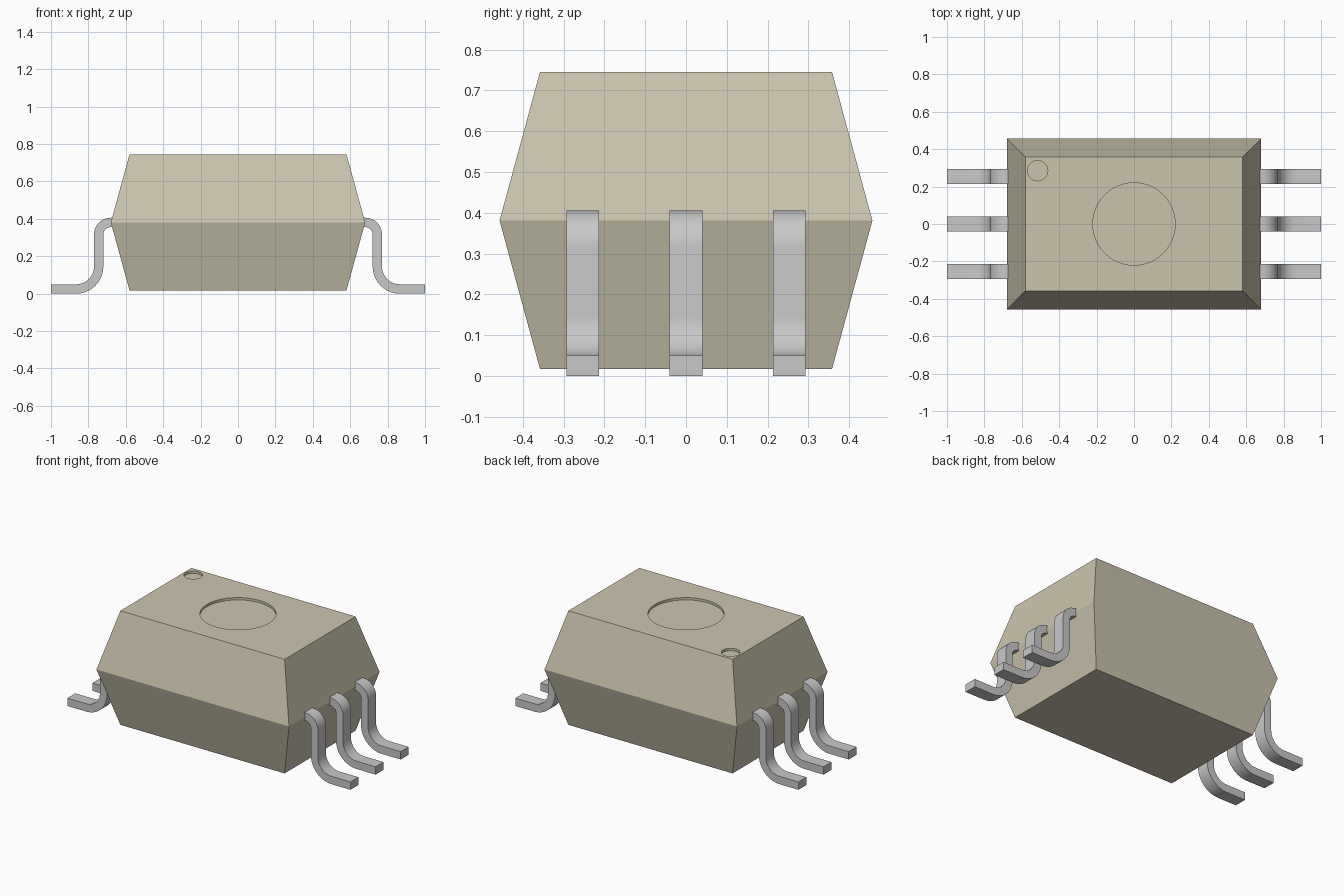
import bpy, bmesh, math

cube = bpy.data.objects.get("Cube")
if cube:
    bpy.data.objects.remove(cube, do_unlink=True)


def material(name, rgb):
    m = bpy.data.materials.new(name)
    m.use_nodes = True
    m.diffuse_color = (*rgb, 1)
    m.node_tree.nodes["Principled BSDF"].inputs["Base Color"].default_value = (*rgb, 1)
    return m


def finish(name, bm, mat):
    bmesh.ops.recalc_face_normals(bm, faces=bm.faces)
    mesh = bpy.data.meshes.new(name)
    bm.to_mesh(mesh)
    bm.free()
    mesh.materials.append(mat)
    obj = bpy.data.objects.new(name, mesh)
    bpy.context.collection.objects.link(obj)
    return obj


beige = material("beige plastic", (0.60, 0.56, 0.43))
metal = material("grey metal", (0.58, 0.58, 0.58))

# Body: three rectangles, widest at the parting line
TOP = 0.745
bm = bmesh.new()
rings = []
for hx, hy, z in ((0.58, 0.358, 0.017), (0.68, 0.457, 0.381), (0.58, 0.358, TOP)):
    rings.append([bm.verts.new((sx * hx, sy * hy, z))
                  for sx, sy in ((-1, -1), (1, -1), (1, 1), (-1, 1))])
for low, high in zip(rings, rings[1:]):
    for i in range(4):
        j = (i + 1) % 4
        bm.faces.new((low[i], low[j], high[j], high[i]))
bm.faces.new(rings[0])
bm.faces.new(rings[-1])
body = finish("body", bm, beige)

# Round recesses in the top: centre mark and first-pin mark
for name, x, y, radius in (("centre_recess_cutter", 0, 0, 0.22),
                           ("pin_mark_cutter", -0.515, 0.285, 0.054)):
    bm = bmesh.new()
    bmesh.ops.create_cone(bm, cap_ends=True, segments=64, radius1=radius,
                          radius2=radius, depth=0.04)
    bmesh.ops.translate(bm, verts=bm.verts, vec=(x, y, TOP + 0.005))
    cutter = finish(name, bm, beige)
    cutter.hide_render = True
    cutter.hide_set(True)
    cut = body.modifiers.new(name, "BOOLEAN")
    cut.operation = "DIFFERENCE"
    cut.solver = "EXACT"
    cut.object = cutter


# Lead centreline as (x, z, angle of travel): shoulder bend, drop, foot bend
def lead_path(steps=10):
    path = [(0.62, 0.381, 0)]
    for i in range(steps + 1):
        a = math.pi / 2 * i / steps
        path.append((0.68 + 0.065 * math.sin(a), 0.316 + 0.065 * math.cos(a), -a))
    for i in range(steps + 1):
        a = math.pi / 2 * (1 - i / steps)
        path.append((0.865 - 0.12 * math.sin(a), 0.145 - 0.12 * math.cos(a), -a))
    path.append((1.0, 0.025, 0))
    return path


def lead(name, side, y, half_width=0.04, half_thick=0.025):
    bm = bmesh.new()
    sections = []
    for x, z, a in lead_path():
        nx, nz = -math.sin(a) * half_thick, math.cos(a) * half_thick
        sections.append([bm.verts.new((side * (x + s * nx), y + w * half_width, z + s * nz))
                         for s, w in ((-1, -1), (-1, 1), (1, 1), (1, -1))])
    for a, b in zip(sections, sections[1:]):
        for i in range(4):
            j = (i + 1) % 4
            bm.faces.new((a[i], a[j], b[j], b[i]))
    bm.faces.new(sections[0])
    bm.faces.new(sections[-1])
    return finish(name, bm, metal)


leads = [lead(f"{row}_{label}_lead", side, y)
         for label, side in (("left", 1), ("right", -1))
         for row, y in (("front", -0.253), ("middle", 0), ("back", 0.253))]

# Smooth bends, crisp edges
bpy.ops.object.select_all(action="DESELECT")
for obj in leads:
    obj.select_set(True)
bpy.context.view_layer.objects.active = leads[0]
bpy.ops.object.shade_smooth_by_angle(angle=math.radians(30))
